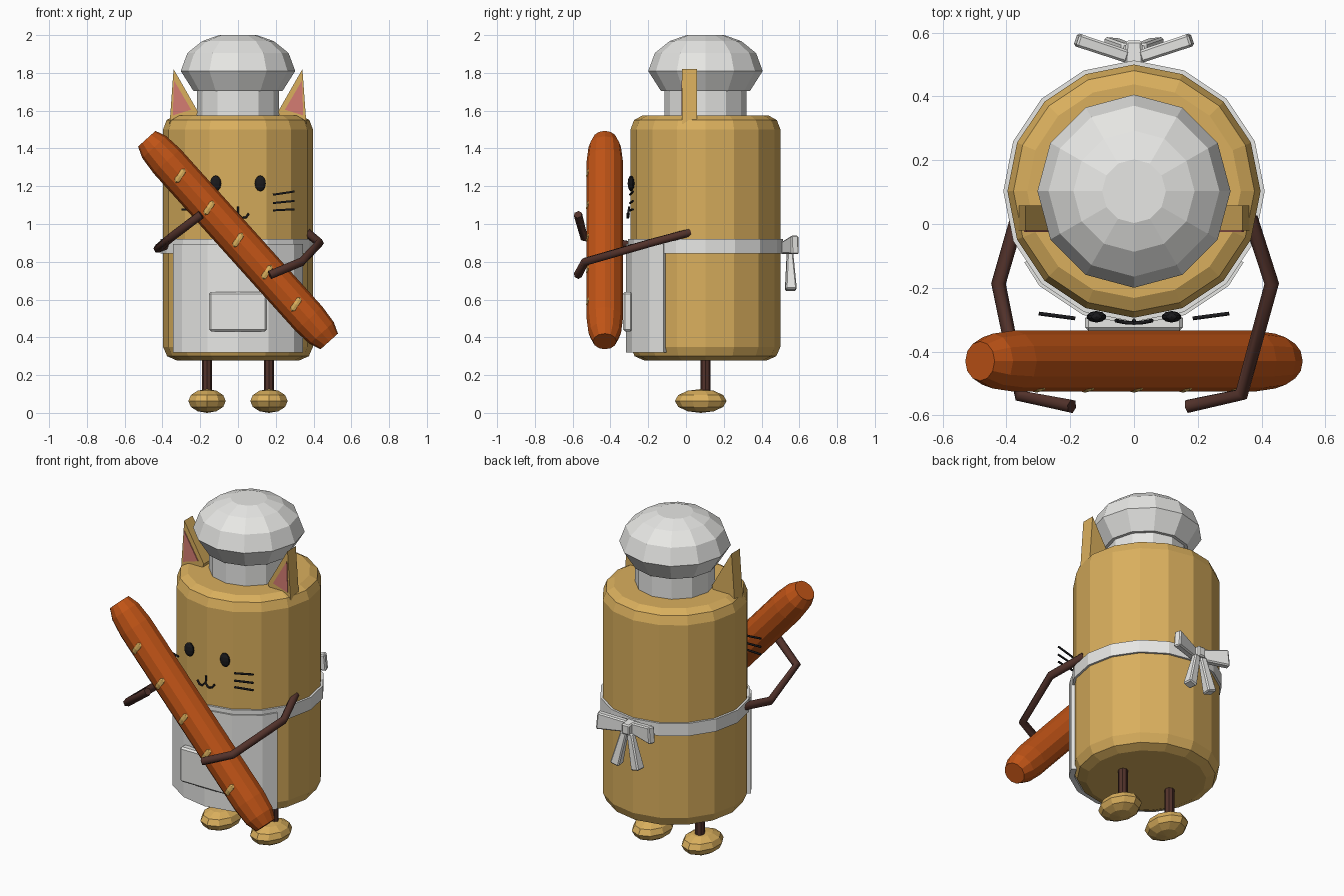
import bpy, bmesh, math
from mathutils import Vector, Matrix

if "Cube" in bpy.data.objects:
    bpy.data.objects.remove(bpy.data.objects["Cube"])

CY = 0.103  # y of the body axis


def mat(name, r, g, b):
    m = bpy.data.materials.new(name)
    m.diffuse_color = (r, g, b, 1)
    m.use_nodes = True
    m.node_tree.nodes["Principled BSDF"].inputs["Base Color"].default_value = m.diffuse_color
    return m


TAN = mat("tan_fur", 0.70, 0.43, 0.11)
WHITE = mat("white_cloth", 0.80, 0.80, 0.78)
CRUST = mat("bread_crust", 0.53, 0.088, 0.008)
BROWN = mat("dark_brown", 0.085, 0.032, 0.024)
PINK = mat("ear_pink", 0.66, 0.20, 0.17)
BLACK = mat("black", 0.01, 0.01, 0.012)


def finish(name, bm, material, matrix=None, bevel=0):
    if matrix is not None:
        bm.transform(matrix)
    bmesh.ops.recalc_face_normals(bm, faces=bm.faces)
    me = bpy.data.meshes.new(name)
    bm.to_mesh(me)
    bm.free()
    me.materials.append(material)
    ob = bpy.data.objects.new(name, me)
    bpy.context.collection.objects.link(ob)
    if bevel:
        mod = ob.modifiers.new("soft_edge", 'BEVEL')
        mod.width, mod.segments = bevel, 1
    return ob


def lathe(name, profile, sides, material, matrix, closed=False):
    """Turn (radius, z) points round z; caps both ends, or joins them if closed."""
    bm = bmesh.new()
    rings = [[bm.verts.new((r * math.cos(2 * math.pi * i / sides),
                            r * math.sin(2 * math.pi * i / sides), z))
              for i in range(sides)] for r, z in profile]
    pairs = list(zip(rings, rings[1:]))
    if closed:
        pairs.append((rings[-1], rings[0]))
    else:
        bm.faces.new(rings[0])
        bm.faces.new(rings[-1])
    for a, b in pairs:
        for i in range(sides):
            j = (i + 1) % sides
            bm.faces.new((a[i], a[j], b[j], b[i]))
    return finish(name, bm, material, matrix)


def ball(name, loc, radii, material, u=10, v=6, rot=None):
    bm = bmesh.new()
    bmesh.ops.create_uvsphere(bm, u_segments=u, v_segments=v, radius=1)
    m = Matrix.Translation(loc) @ (rot or Matrix()) @ Matrix.Diagonal((*radii, 1))
    return finish(name, bm, material, m)


def plate(name, pts, y0, y1, material, bevel=0):
    """Extrude an (x, z) outline from y0 to y1."""
    bm = bmesh.new()
    f = bm.faces.new([bm.verts.new((x, y0, z)) for x, z in pts])
    ext = bmesh.ops.extrude_face_region(bm, geom=[f])
    for v in ext["geom"]:
        if isinstance(v, bmesh.types.BMVert):
            v.co.y = y1
    return finish(name, bm, material, bevel=bevel)


def taper_box(name, a, b, size_a, size_b, material):
    """Box from point a to point b with a different section at each end."""
    a, b = Vector(a), Vector(b)
    bm = bmesh.new()
    bmesh.ops.create_cube(bm, size=1)
    for v in bm.verts:
        s = size_b if v.co.z > 0 else size_a
        v.co.x *= s[0]
        v.co.y *= s[1]
        v.co.z = (v.co.z + 0.5) * (b - a).length
    rot = (b - a).to_track_quat('Z', 'Y').to_matrix().to_4x4()
    return finish(name, bm, material, Matrix.Translation(a) @ rot, bevel=0.007)


def tube(name, pts, radius, material):
    cu = bpy.data.curves.new(name, 'CURVE')
    cu.dimensions = '3D'
    cu.bevel_depth, cu.bevel_resolution, cu.use_fill_caps = radius, 1, True
    sp = cu.splines.new('POLY')
    sp.points.add(len(pts) - 1)
    for p, co in zip(sp.points, pts):
        p.co = (*co, 1)
    cu.materials.append(material)
    ob = bpy.data.objects.new(name, cu)
    bpy.context.collection.objects.link(ob)
    bpy.ops.object.select_all(action='DESELECT')
    ob.select_set(True)
    bpy.context.view_layer.objects.active = ob
    bpy.ops.object.convert(target='MESH')


axis = Matrix.Translation((0, CY, 0))

# Body and chef hat
lathe("body", [(0.325, 0.278), (0.375, 0.30), (0.397, 0.35),
               (0.397, 1.50), (0.378, 1.55), (0.335, 1.574)], 16, TAN, axis)
lathe("hat_band", [(0.217, 1.56), (0.217, 1.72)], 12, WHITE, axis)
lathe("hat_puff", [(0.235, 1.703), (0.303, 1.81), (0.268, 1.905),
                   (0.19, 1.968), (0.10, 2.0)], 12, WHITE, axis)

# Belt and curved apron
lathe("belt", [(0.39, 0.845), (0.41, 0.845), (0.41, 0.92), (0.39, 0.92)],
      16, WHITE, axis, closed=True)
bm = bmesh.new()
cols = []
for deg in (-57, -45, -22.5, 0, 22.5, 45, 57):
    t = math.radians(deg)
    r = 0.42 if abs(deg) < 50 else 0.41
    cols.append([bm.verts.new((q * math.sin(t), CY - q * math.cos(t), z))
                 for q, z in ((r, 0.32), (r, 0.895), (r - 0.03, 0.895), (r - 0.03, 0.32))])
for a, b in zip(cols, cols[1:]):
    for i in range(4):
        j = (i + 1) % 4
        bm.faces.new((a[i], a[j], b[j], b[i]))
bm.faces.new(cols[0])
bm.faces.new(cols[-1])
finish("apron", bm, WHITE)
plate("apron_pocket", [(-0.153, 0.432), (0.153, 0.432), (0.153, 0.64), (-0.153, 0.64)],
      -0.334, -0.285, WHITE, bevel=0.01)

# Bow at the back
taper_box("bow_knot", (0, 0.50, 0.875), (0, 0.575, 0.875), (0.06, 0.07), (0.05, 0.06), WHITE)
for s, side in ((-1, "left"), (1, "right")):
    taper_box(f"bow_loop_{side}", (s * 0.02, 0.525, 0.875), (s * 0.18, 0.578, 0.89),
              (0.04, 0.065), (0.042, 0.10), WHITE)
    taper_box(f"bow_tail_{side}", (s * 0.02, 0.55, 0.85), (s * 0.07, 0.555, 0.65),
              (0.032, 0.04), (0.06, 0.055), WHITE)

    # Ears with pink insides
    plate(f"ear_{side}", [(s * 0.341, 1.82), (s * 0.212, 1.595), (s * 0.235, 1.53),
                          (s * 0.362, 1.53)], -0.02, 0.058, TAN)
    plate(f"inner_ear_{side}", [(s * 0.339, 1.76), (s * 0.248, 1.605), (s * 0.345, 1.575)],
          -0.025, -0.018, PINK)

    # Eyes and whiskers
    ball(f"eye_{side}", (s * 0.118, -0.291, 1.215), (0.031, 0.018, 0.042), BLACK)
    for i, (z0, z1) in enumerate(((1.155, 1.172), (1.111, 1.122), (1.072, 1.078))):
        tube(f"whisker_{side}_{i + 1}", [(s * 0.185, -0.296, z0), (s * 0.298, -0.281, z1)],
             0.006, BLACK)

    # Legs and feet
    lathe(f"leg_{side}", [(0.027, 0.08), (0.027, 0.32)], 8, BROWN,
          Matrix.Translation((s * 0.164, CY, 0)))
    ball(f"foot_{side}", (s * 0.164, 0.078, 0.063), (0.104, 0.137, 0.063), TAN)

# Mouth
tube("mouth", [(-0.057, -0.303, 1.055), (-0.042, -0.306, 1.035), (-0.02, -0.31, 1.033),
               (0, -0.31, 1.055), (0.02, -0.31, 1.033), (0.042, -0.306, 1.035),
               (0.057, -0.303, 1.055)], 0.006, BLACK)
tube("mouth_line", [(0, -0.305, 1.05), (0, -0.302, 1.092)], 0.006, BLACK)

# Arms
tube("arm_right", [(0.365, 0.02, 0.955), (0.432, -0.187, 0.90),
                   (0.337, -0.535, 0.80), (0.168, -0.572, 0.73)], 0.023, BROWN)
tube("arm_left", [(-0.365, 0.02, 0.895), (-0.425, -0.187, 0.87),
                  (-0.353, -0.54, 0.93), (-0.195, -0.572, 1.05)], 0.023, BROWN)

# Bread stick with scored slashes, held diagonally across the front
ang = math.radians(48)
d = Vector((math.cos(ang), 0, -math.sin(ang)))
centre = Vector((0, -0.43, 0.915))
half = 0.722
lathe("bread", [(0.062, -half), (0.086, -half + 0.06), (0.096, -half + 0.16),
                (0.096, half - 0.16), (0.086, half - 0.06), (0.062, half)], 12, CRUST,
      Matrix.Translation(centre) @ d.to_track_quat('Z', 'Y').to_matrix().to_4x4())
for i in range(5):
    p = centre + d * (i - 2) * 0.229
    ball(f"bread_slash_{i + 1}", (p.x, -0.509, p.z), (0.05, 0.02, 0.024), TAN, 8, 6,
         Matrix.Rotation(-math.radians(58), 4, 'Y'))
